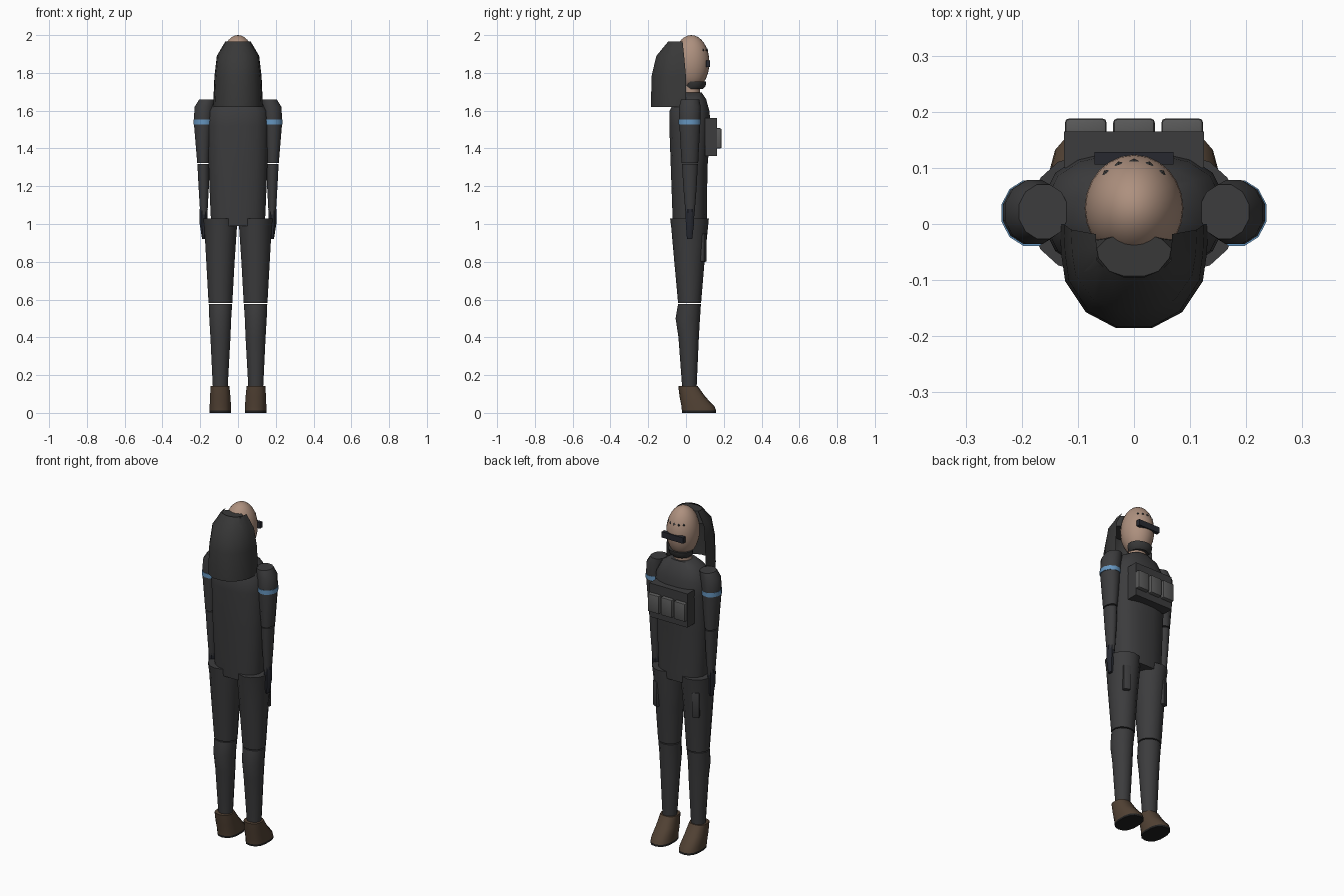
import bpy, bmesh, math
from mathutils import Matrix


def material(name, rgb):
    m = bpy.data.materials.new(name)
    m.diffuse_color = (*rgb, 1)
    return m


CLOTH = material("charcoal_cloth", (0.045, 0.045, 0.047))
HOOD = material("hood_cloth", (0.04, 0.04, 0.04))
SKIN = material("skin", (0.42, 0.28, 0.21))
BLUE = material("blue_band", (0.13, 0.30, 0.52))
GLOVE = material("dark_glove", (0.02, 0.022, 0.03))
LEATHER = material("brown_leather", (0.085, 0.055, 0.035))
SOLE = material("black_sole", (0.015, 0.015, 0.015))
POUCH = material("grey_pouch", (0.10, 0.10, 0.10))


def finish(name, bm, mat, mirror=False, angle=40):
    bmesh.ops.recalc_face_normals(bm, faces=bm.faces)
    me = bpy.data.meshes.new(name)
    bm.to_mesh(me)
    bm.free()
    me.shade_smooth()
    me.set_sharp_from_angle(angle=math.radians(angle))
    me.materials.append(mat)
    ob = bpy.data.objects.new(name, me)
    bpy.context.collection.objects.link(ob)
    if mirror:
        mod = ob.modifiers.new("mirror", "MIRROR")
        mod.use_mirror_merge = False
    return ob


def loft(name, rings, mat, n=12, mirror=False, power=1.0, caps=True, angle=40):
    """Rings are (z, x0, x1, y0, y1): the extents of an oval section."""
    bm = bmesh.new()
    loops = []
    for z, x0, x1, y0, y1 in rings:
        loop = []
        for i in range(n):
            a = 2 * math.pi * (i + 0.5) / n
            c, s = math.cos(a), math.sin(a)
            c = math.copysign(abs(c) ** power, c) / math.cos(math.pi / n) ** power
            s = math.copysign(abs(s) ** power, s)
            loop.append(bm.verts.new(((x0 + x1) / 2 + c * (x1 - x0) / 2,
                                      (y0 + y1) / 2 + s * (y1 - y0) / 2, z)))
        loops.append(loop)
    for a, b in zip(loops, loops[1:]):
        for i in range(n):
            bm.faces.new((a[i], a[(i + 1) % n], b[(i + 1) % n], b[i]))
    if caps:
        bm.faces.new(loops[0])
        bm.faces.new(loops[-1])
    return finish(name, bm, mat, mirror, angle)


def box(name, lo, hi, mat, mirror=False, bevel=0.0, turn=0.0):
    bm = bmesh.new()
    size = [b - a for a, b in zip(lo, hi)]
    mid = [(a + b) / 2 for a, b in zip(lo, hi)]
    bmesh.ops.create_cube(bm, size=1, matrix=Matrix.Translation(mid)
                          @ Matrix.Rotation(turn, 4, "Z") @ Matrix.Diagonal((*size, 1)))
    if bevel:
        bmesh.ops.bevel(bm, geom=bm.edges[:], offset=bevel, segments=2,
                        profile=0.5, affect="EDGES")
    return finish(name, bm, mat, mirror)


# Torso
loft("torso", [(0.99, -0.14, 0.14, -0.07, 0.11), (1.05, -0.145, 0.145, -0.073, 0.112),
               (1.30, -0.155, 0.155, -0.082, 0.115), (1.52, -0.16, 0.16, -0.09, 0.133),
               (1.60, -0.155, 0.155, -0.088, 0.125), (1.66, -0.12, 0.12, -0.06, 0.108),
               (1.695, -0.065, 0.065, -0.03, 0.085)], CLOTH, 16, power=0.8)

# Neck and head
loft("neck", [(1.66, -0.05, 0.05, -0.02, 0.075), (1.78, -0.05, 0.05, -0.02, 0.075)], SKIN)
bm = bmesh.new()
bmesh.ops.create_uvsphere(bm, u_segments=24, v_segments=16, radius=1,
                          matrix=Matrix.Translation((0, 0.028, 1.855))
                          @ Matrix.Diagonal((0.088, 0.096, 0.145, 1)))
finish("head", bm, SKIN)

# Beard band, eye bar and brow flecks
loft("chin_band", [(1.715, -0.052, 0.052, -0.01, 0.09), (1.73, -0.066, 0.066, -0.01, 0.105),
                   (1.755, -0.070, 0.070, -0.01, 0.108)], HOOD, 16)
box("eye_bar", (-0.07, 0.106, 1.83), (0.07, 0.128, 1.865), GLOVE)
for i in range(-2, 3):
    a = i * 0.36
    x, y = 0.078 * math.sin(a), 0.028 + 0.086 * math.cos(a)
    bm = bmesh.new()
    bmesh.ops.create_cone(bm, segments=4, radius1=0.011, radius2=0, depth=0.006,
                          cap_ends=True, matrix=Matrix.Translation((x, y, 1.92))
                          @ Matrix.Rotation(-a, 4, "Z") @ Matrix.Rotation(-math.pi / 2, 4, "X"))
    finish("brow_fleck", bm, HOOD)

# Hood: half rings (z, half width, front y, back y) wrapped round the back
bm = bmesh.new()
rows = []
for z, w, yf, yb in [(1.62, 0.132, 0.0, -0.185), (1.78, 0.125, 0.0, -0.183),
                     (1.89, 0.112, -0.01, -0.157), (1.965, 0.068, -0.018, -0.095)]:
    half = [(1, 0), (0.985, 0.28), (0.93, 0.55), (0.65, 0.85), (0.25, 1)]
    pts = half + [(-x, y) for x, y in reversed(half)]
    rows.append([bm.verts.new((x * w, yf + y * (yb - yf), z)) for x, y in pts])
for a, b in zip(rows, rows[1:]):
    for i in range(len(a) - 1):
        bm.faces.new((a[i], a[i + 1], b[i + 1], b[i]))
hood = finish("hood", bm, HOOD, angle=35)
# bridge between hood rim and crown
loft("hood_crown", [(1.89, -0.10, 0.10, -0.145, -0.01), (1.96, -0.067, 0.067, -0.094, -0.015)],
     HOOD, 12)

# Arms, bands and hands
loft("upper_arm", [(1.323, 0.152, 0.216, -0.025, 0.066), (1.54, 0.133, 0.234, -0.038, 0.078),
                   (1.62, 0.125, 0.230, -0.038, 0.080), (1.66, 0.118, 0.205, -0.028, 0.072)],
     CLOTH, 12, True)
loft("arm_band", [(1.527, 0.130, 0.236, -0.041, 0.080), (1.552, 0.130, 0.236, -0.041, 0.080)],
     BLUE, 12, True)
loft("forearm", [(1.05, 0.162, 0.200, -0.003, 0.046), (1.20, 0.154, 0.209, -0.016, 0.058),
                 (1.317, 0.152, 0.215, -0.023, 0.064)], CLOTH, 12, True)
loft("hand", [(0.92, 0.172, 0.190, 0.004, 0.034), (1.0, 0.163, 0.203, -0.003, 0.044),
              (1.08, 0.160, 0.203, -0.004, 0.047)], GLOVE, 8, True)

# Legs and thigh pockets
loft("thigh", [(0.583, 0.030, 0.156, -0.042, 0.080), (0.80, 0.018, 0.168, -0.062, 0.098),
               (0.98, 0.006, 0.178, -0.078, 0.116), (1.03, 0.008, 0.184, -0.084, 0.121)],
     CLOTH, 14, True)
loft("shin", [(0.13, 0.055, 0.133, -0.020, 0.056), (0.40, 0.040, 0.146, -0.040, 0.068),
              (0.50, 0.036, 0.152, -0.055, 0.074), (0.577, 0.031, 0.155, -0.042, 0.079)],
     CLOTH, 14, True)
box("thigh_pocket", (0.108, 0.072, 0.80), (0.148, 0.105, 0.95), CLOTH, True, 0.006, -0.4)

# Boots
loft("boot", [(0.012, 0.036, 0.150, -0.022, 0.160), (0.035, 0.037, 0.150, -0.024, 0.150),
              (0.085, 0.040, 0.148, -0.034, 0.103), (0.142, 0.046, 0.145, -0.041, 0.062)],
     LEATHER, 14, True, 0.8)
loft("sole", [(0.0, 0.036, 0.150, -0.020, 0.160), (0.012, 0.036, 0.150, -0.022, 0.160)],
     SOLE, 14, True, 0.8)

# Chest rig with three pouches
box("chest_plate", (-0.125, 0.10, 1.36), (0.125, 0.165, 1.56), CLOTH)
for i in (-1, 0, 1):
    box("chest_pouch", (i * 0.086 - 0.037, 0.15, 1.40), (i * 0.086 + 0.037, 0.188, 1.507),
        POUCH, bevel=0.007)
